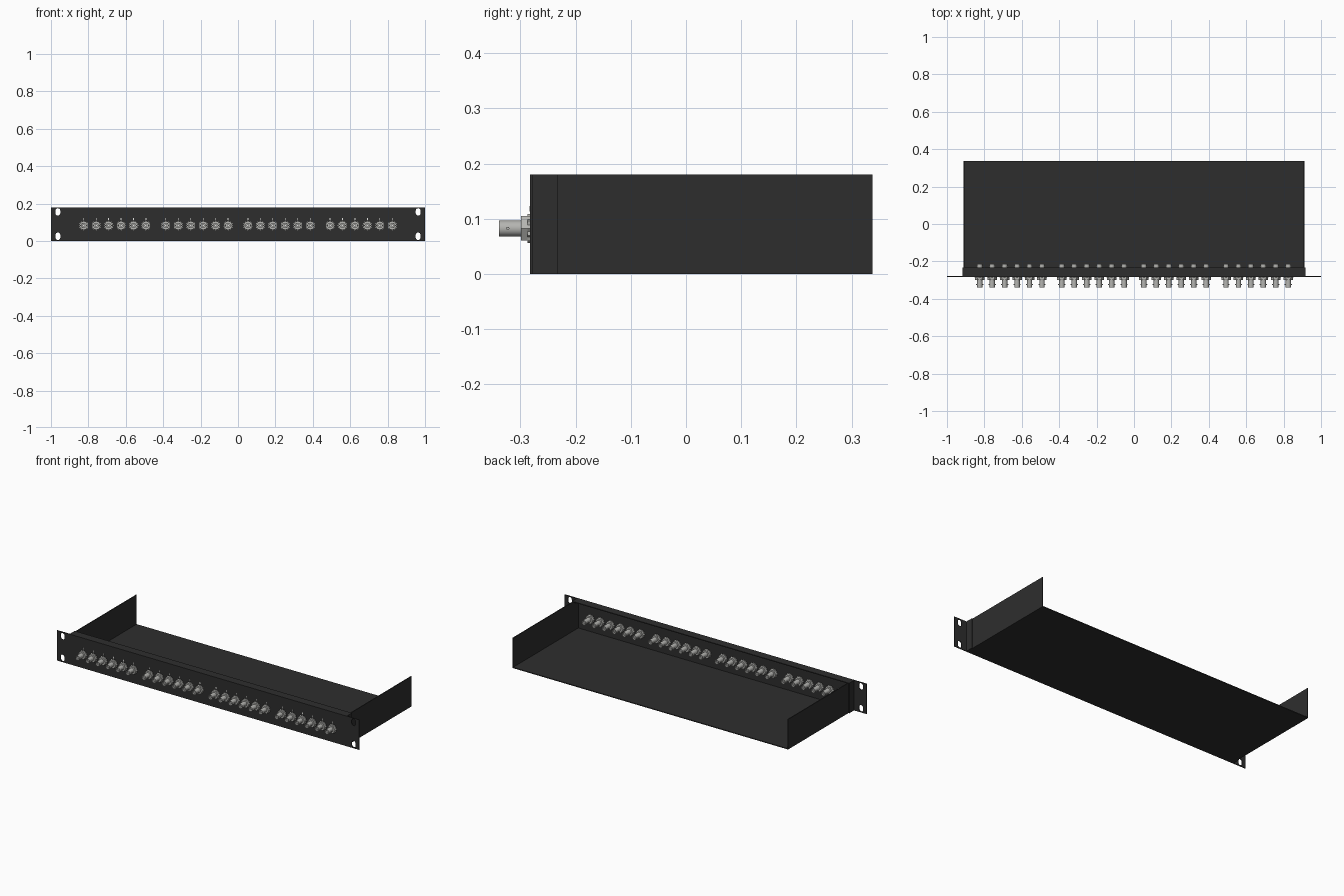
import bpy, bmesh, math
from mathutils import Matrix, Vector

cube = bpy.data.objects.get("Cube")
if cube:
    bpy.data.objects.remove(cube, do_unlink=True)


def material(name, rgb, metallic=0.0):
    m = bpy.data.materials.new(name)
    m.use_nodes = True
    m.diffuse_color = (*rgb, 1)
    bsdf = m.node_tree.nodes["Principled BSDF"]
    bsdf.inputs["Base Color"].default_value = (*rgb, 1)
    bsdf.inputs["Roughness"].default_value = 0.5
    return m


black = material("black painted steel", (0.027, 0.027, 0.027))
nickel = material("nickel", (0.46, 0.46, 0.44))
white = material("white plastic", (0.85, 0.85, 0.83))

HEIGHT, FRONT, BACK = 0.18, -0.283, 0.338
SHEET = 0.005


def add_object(name, mesh, *mats):
    obj = bpy.data.objects.new(name, mesh)
    bpy.context.collection.objects.link(obj)
    for m in mats:
        mesh.materials.append(m)
    return obj


def box(name, lo, hi, mat):
    bm = bmesh.new()
    lo, hi = Vector(lo), Vector(hi)
    size = hi - lo
    bmesh.ops.create_cube(bm, size=1, matrix=Matrix.Translation((lo + hi) / 2) @ Matrix.Diagonal((*size, 1)))
    mesh = bpy.data.meshes.new(name)
    bm.to_mesh(mesh)
    bm.free()
    return add_object(name, mesh, mat)


# Front panel: flat outline with four slotted rack holes
def slot(cx, cz, r=0.013, straight=0.007, n=8):
    pts = []
    for end in (0, 1):
        for i in range(n + 1):
            a = math.pi * (end + i / n)
            pts.append((cx + r * math.cos(a), cz + r * math.sin(a) + (straight if end == 0 else -straight)))
    return pts


curve = bpy.data.curves.new("front_panel", "CURVE")
curve.dimensions = "2D"
curve.fill_mode = "BOTH"
curve.extrude = SHEET / 2
outlines = [[(-1, 0), (1, 0), (1, HEIGHT), (-1, HEIGHT)]]
outlines += [slot(x, z) for x in (-0.963, 0.963) for z in (0.025, 0.155)]
for pts in outlines:
    s = curve.splines.new("POLY")
    s.points.add(len(pts) - 1)
    for p, (x, z) in zip(s.points, pts):
        p.co = (x, z, 0, 1)
    s.use_cyclic_u = True
temp = bpy.data.objects.new("panel_outline", curve)
bpy.context.collection.objects.link(temp)
bpy.context.view_layer.update()
mesh = bpy.data.meshes.new_from_object(temp.evaluated_get(bpy.context.evaluated_depsgraph_get()))
bpy.data.objects.remove(temp, do_unlink=True)
mesh.transform(Matrix.Translation((0, FRONT + SHEET / 2, 0)) @ Matrix.Rotation(math.pi / 2, 4, "X"))
mesh.materials.clear()
for poly in mesh.polygons:
    poly.use_smooth = False
add_object("front_panel", mesh, black)

# Folded lips behind the panel, and the open tray
LIP = -0.233
box("top_lip", (-0.907, FRONT + SHEET, HEIGHT - SHEET), (0.907, LIP, HEIGHT), black)
box("tray_floor", (-0.912, FRONT + SHEET, 0), (0.912, BACK, SHEET), black)
for side, s in (("left", 1), ("right", -1)):
    for name, inner, outer, end in (("wall", 0.907, 0.912, BACK), ("lip", 0.912, 0.917, LIP)):
        x0, x1 = sorted((s * inner, s * outer))
        box(f"{side}_{name}", (x0, FRONT + SHEET, 0), (x1, end, HEIGHT), black)


# Connector parts, turned about the y axis
def lathe(bm, profile, segments, mat):
    verts = [bm.verts.new((r, y, 0)) for r, y in profile]
    edges = [bm.edges.new(pair) for pair in zip(verts, verts[1:])]
    before = set(bm.faces)
    bmesh.ops.spin(bm, geom=verts + edges, cent=(0, 0, 0), axis=(0, 1, 0),
                   angle=math.tau, steps=segments, use_merge=True)
    for f in set(bm.faces) - before:
        f.material_index = mat


def prism(bm, y0, y1, radii, sides, mat=0):
    ring = []
    for i in range(sides):
        a = math.tau * i / sides
        r = radii[i % len(radii)]
        ring.append((r * math.cos(a), r * math.sin(a)))
    front = [bm.verts.new((x, y0, z)) for x, z in ring]
    rear = [bm.verts.new((x, y1, z)) for x, z in ring]
    faces = [bm.faces.new(front), bm.faces.new(rear[::-1])]
    for i in range(sides):
        j = (i + 1) % sides
        faces.append(bm.faces.new((front[i], rear[i], rear[j], front[j])))
    for f in faces:
        f.material_index = mat


bm = bmesh.new()
TIP, TAIL, BORE, BARREL = -0.339, -0.213, 0.0122, 0.0145
lathe(bm, [(0, -0.31), (BORE, -0.31), (BORE, TIP), (BARREL, TIP), (BARREL, TAIL),
           (BORE, TAIL), (BORE, -0.24), (0, -0.24)], 20, 0)
# Insulator with a contact socket at both ends
lathe(bm, [(0, TIP + 0.01), (0.0025, TIP + 0.01), (0.0025, TIP + 0.003), (0.007, TIP + 0.003),
           (0.007, TAIL - 0.003), (0.0025, TAIL - 0.003), (0.0025, TAIL - 0.01), (0, TAIL - 0.01)], 14, 1)
# Hexagonal nuts and toothed washers on both sides of the panel
prism(bm, -0.299, -0.287, [0.0255], 6)
prism(bm, -0.287, FRONT, [0.0265, 0.0225], 24)
prism(bm, FRONT + SHEET, -0.274, [0.0265, 0.0225], 24)
prism(bm, -0.274, -0.26, [0.0255], 6)
# Bayonet studs
for y in (-0.323, -0.227):
    for s in (-1, 1):
        bmesh.ops.create_cone(bm, cap_ends=True, segments=8, radius1=0.003, radius2=0.003, depth=0.006,
                              matrix=Matrix.Translation((s * 0.0165, y, 0)) @ Matrix.Rotation(math.pi / 2, 4, "Y"))
bmesh.ops.remove_doubles(bm, verts=bm.verts, dist=0.00005)
bmesh.ops.recalc_face_normals(bm, faces=bm.faces)
connector = bpy.data.meshes.new("connector")
bm.to_mesh(connector)
bm.free()
connector.materials.append(nickel)
connector.materials.append(white)

# Four groups of six connectors, each under a small white mark
for group in range(4):
    for i in range(6):
        x = -0.825 + group * 0.439 + i * 0.0666
        tag = f"{group + 1}_{i + 1}"
        obj = add_object(f"connector_{tag}", connector)
        obj.location = (x, 0, 0.0825)
        box(f"mark_{tag}", (x - 0.002, FRONT - 0.0006, 0.113), (x + 0.002, FRONT, 0.123), white)

bpy.ops.object.select_all(action="DESELECT")
first = bpy.data.objects["connector_1_1"]
first.select_set(True)
bpy.context.view_layer.objects.active = first
bpy.ops.object.shade_smooth_by_angle(angle=math.radians(30))
